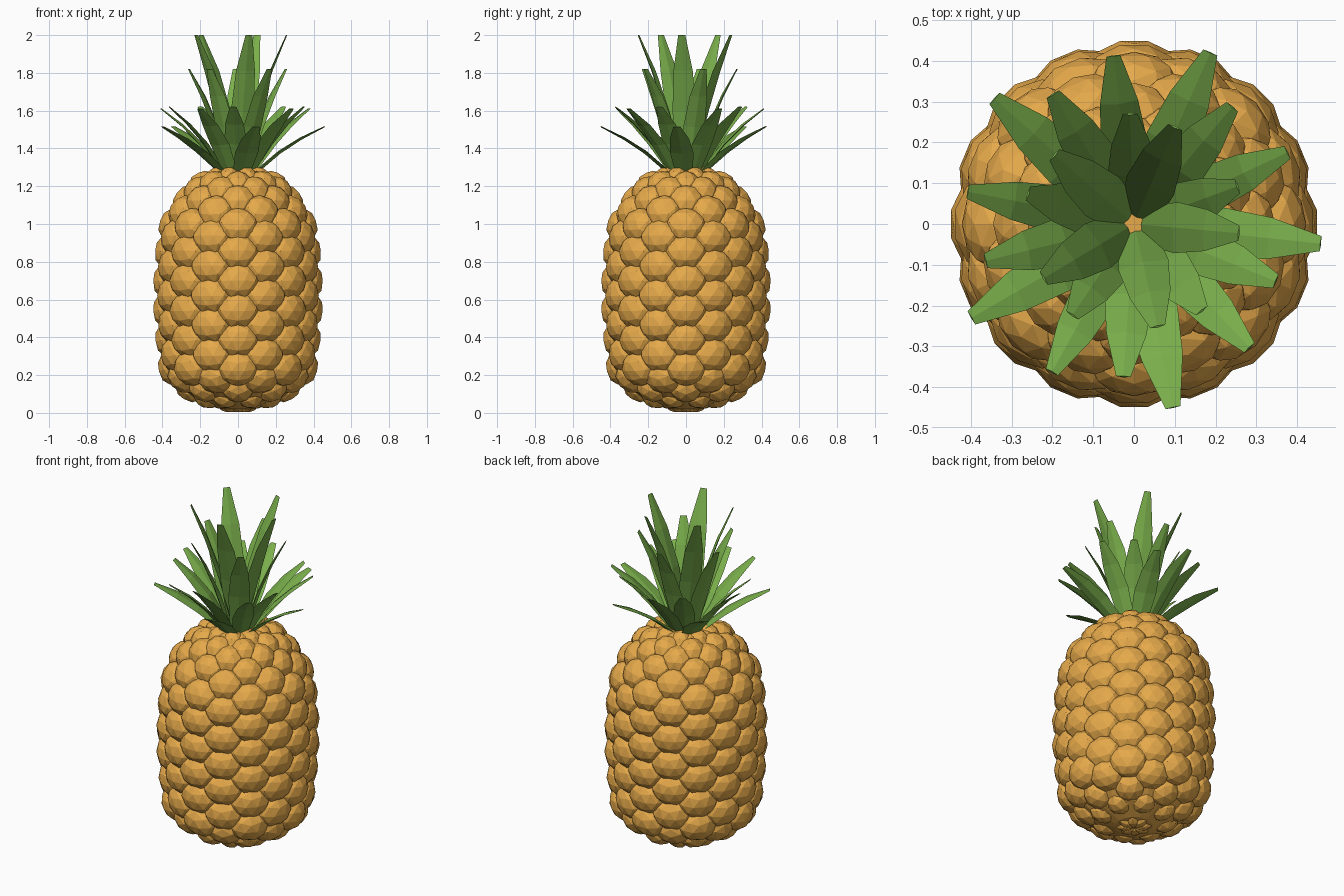
import bpy, bmesh, math
from mathutils import Matrix, Vector

if "Cube" in bpy.data.objects:
    bpy.data.objects.remove(bpy.data.objects["Cube"])


def material(name, color):
    m = bpy.data.materials.new(name)
    m.diffuse_color = color
    m.use_nodes = True
    m.node_tree.nodes["Principled BSDF"].inputs["Base Color"].default_value = m.diffuse_color
    return m


def finish(bm, name, mat):
    bmesh.ops.recalc_face_normals(bm, faces=bm.faces)
    me = bpy.data.meshes.new(name)
    bm.to_mesh(me)
    bm.free()
    me.materials.append(mat)
    ob = bpy.data.objects.new(name, me)
    bpy.context.collection.objects.link(ob)
    return ob


skin = material("golden_skin", (0.79, 0.40, 0.07, 1))
green = material("leaf_green", (0.19, 0.42, 0.07, 1))

# Outer silhouette as (radius, height)
profile = [(0.06, 0.0), (0.15, 0.01), (0.26, 0.05), (0.345, 0.11), (0.42, 0.20),
           (0.44, 0.38), (0.452, 0.54), (0.452, 0.70), (0.442, 0.86), (0.42, 1.01),
           (0.365, 1.12), (0.28, 1.225), (0.19, 1.29), (0.08, 1.31)]


def radius_at(z):
    for (r0, z0), (r1, z1) in zip(profile, profile[1:]):
        if z <= z1:
            return r0 + (r1 - r0) * (z - z0) / (z1 - z0)
    return profile[-1][0]


# Core of the fruit, just under the scales
bm = bmesh.new()
N = 16
rings = []
for r, z in profile:
    zc = 0.655 + (z - 0.655) * 0.98
    rings.append([bm.verts.new(((r - 0.045) * math.cos(math.tau * i / N),
                                (r - 0.045) * math.sin(math.tau * i / N), zc)) for i in range(N)])
for a, b in zip(rings, rings[1:]):
    for i in range(N):
        j = (i + 1) % N
        bm.faces.new((a[i], a[j], b[j], b[i]))
bm.faces.new(rings[0])
bm.faces.new(rings[-1])
finish(bm, "fruit_core", skin)

# Staggered rows of faceted scales, eight per row
bm = bmesh.new()
rows = [0.0, 0.025, 0.07, 0.14] + [0.22 + 0.08 * k for k in range(11)] + [1.10, 1.17, 1.23, 1.275, 1.30]
for k, z in enumerate(rows):
    r = radius_at(z)
    za, zb = max(z - 0.03, 0), min(z + 0.03, 1.31)
    slope = Vector((radius_at(zb) - radius_at(za), 0, zb - za)).normalized()
    normal = Vector((slope.z, 0, -slope.x))
    depth = 0.078
    size = r / 0.44
    half_w = 0.045 + 0.068 * size
    half_h = 0.07 + 0.028 * size
    c = Vector((r, 0, z)) - normal * depth
    basis = Matrix((normal * depth, Vector((0, half_w, 0)), slope * half_h)).transposed().to_4x4()
    for i in range(8):
        ang = math.tau * (i + 0.5 * (k % 2)) / 8
        bmesh.ops.create_icosphere(bm, subdivisions=2, radius=1,
                                   matrix=Matrix.Rotation(ang, 4, 'Z') @ Matrix.Translation(c) @ basis)
for v in bm.verts:
    v.co.z = max(v.co.z, 0)
finish(bm, "fruit_scales", skin)


# Leaf: a tapering, outward-bending blade
def leaf(bm, angle, base_r, tip_r, tip_z, width):
    p0 = Vector((base_r, 0, 1.27))
    p2 = Vector((tip_r, 0, tip_z))
    p1 = Vector((base_r + 0.40 * (tip_r - base_r), 0, 1.27 + 0.60 * (tip_z - 1.27)))
    rot = Matrix.Rotation(math.radians(angle), 4, 'Z')
    prev = None
    for t, w, th in ((0, 0.75, 0.009), (0.4, 1.0, 0.009), (0.7, 0.82, 0.007), (1, 0.3, 0.003)):
        p = p0 * (1 - t) ** 2 + p1 * 2 * t * (1 - t) + p2 * t * t
        d = ((p1 - p0) * (1 - t) + (p2 - p1) * t).normalized()
        n = Vector((d.z, 0, -d.x))
        s = Vector((0, width * w / 2, 0))
        q = [bm.verts.new(rot @ v) for v in (p + s, p + n * th, p - s, p - n * th)]
        if prev:
            for i in range(4):
                j = (i + 1) % 4
                bm.faces.new((prev[i], prev[j], q[j], q[i]))
        else:
            bm.faces.new(q)
        prev = q
    bm.faces.new(prev)


# Crown: five whorls of five leaves, low and wide to tall and upright
whorls = [("outer", -6, 0.09, 0.460, 1.515, 0.125),
          ("second", 25, 0.08, 0.415, 1.61, 0.115),
          ("third", -22, 0.07, 0.375, 1.62, 0.12),
          ("fourth", 20, 0.045, 0.27, 1.82, 0.12),
          ("inner", -5, 0.02, 0.258, 2.0, 0.125)]
for name, start, base_r, tip_r, tip_z, width in whorls:
    bm = bmesh.new()
    for i in range(5):
        leaf(bm, start + 72 * i, base_r, tip_r, tip_z, width)
    finish(bm, name + "_leaves", green)
